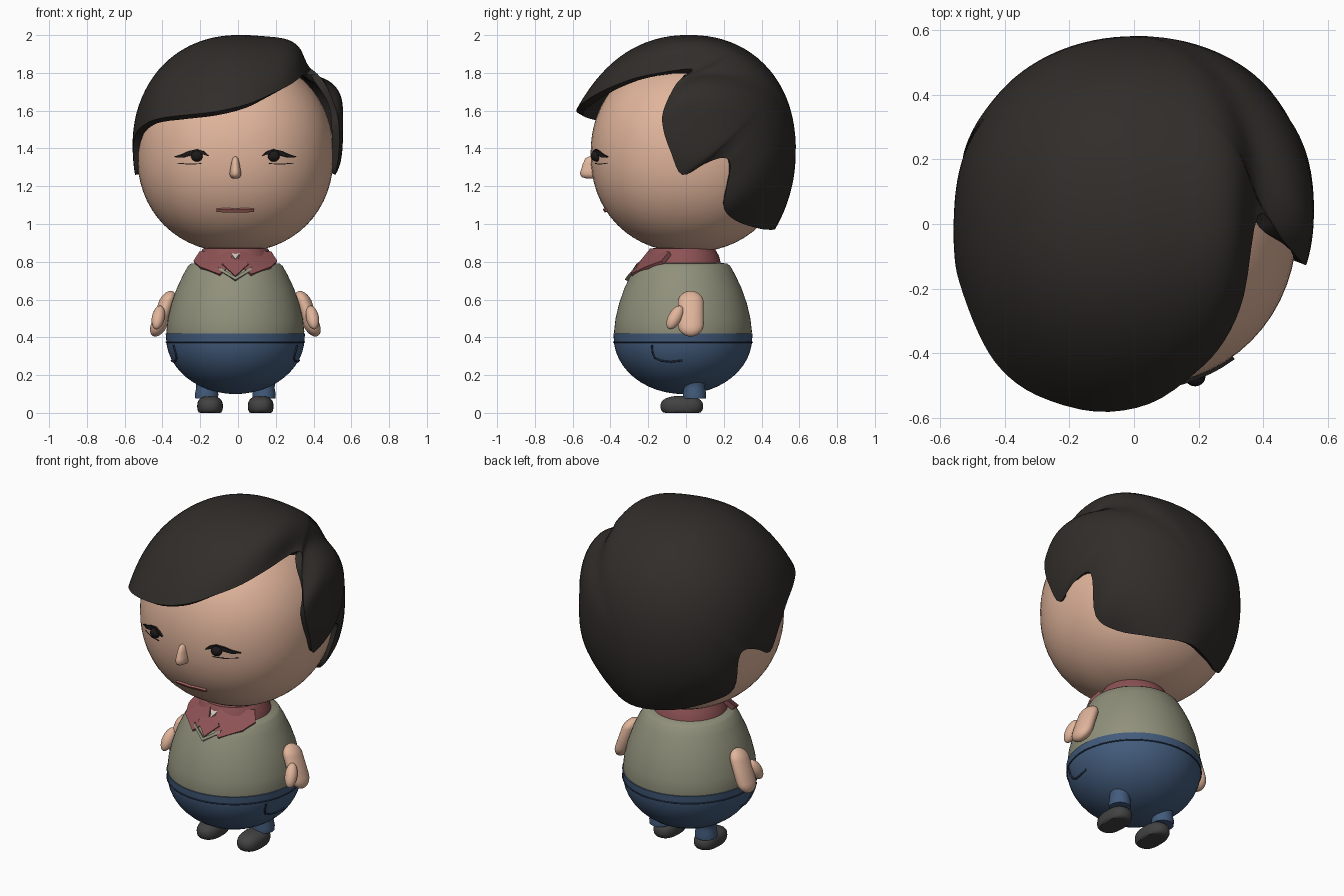
import bpy, bmesh, math
from mathutils import Vector

if "Cube" in bpy.data.objects:
    bpy.data.objects.remove(bpy.data.objects["Cube"])

CX = -0.014                      # body axis
HEAD_C, HEAD_R, P = Vector((CX, 0.015, 1.37)), 0.52, 2.15

def material(name, rgb):
    m = bpy.data.materials.new(name)
    m.diffuse_color = (*rgb, 1)
    m.use_nodes = True
    m.node_tree.nodes["Principled BSDF"].inputs["Base Color"].default_value = m.diffuse_color
    return m

SKIN = material("skin", (0.75, 0.46, 0.33))
HAIR = material("dark_hair", (0.03, 0.026, 0.023))
BLACK = material("eye_black", (0.012, 0.01, 0.01))
KNIT = material("knit", (0.28, 0.28, 0.2))
DENIM = material("denim", (0.055, 0.105, 0.2))
SEAM = material("seam", (0.02, 0.035, 0.07))
RED = material("collar_red", (0.27, 0.085, 0.09))
LIP = material("lip", (0.4, 0.14, 0.12))
SHOE = material("shoe", (0.055, 0.055, 0.055))
WHITE = material("undershirt", (0.6, 0.57, 0.5))

def make(name, verts, faces, mat, thick=0, angle=40, offset=-1):
    me = bpy.data.meshes.new(name)
    me.from_pydata([tuple(v) for v in verts], [], faces)
    bm = bmesh.new()
    bm.from_mesh(me)
    bmesh.ops.recalc_face_normals(bm, faces=bm.faces)
    # keep surfaces pointing away from the model's middle
    mid = Vector((CX, 0.01, sum(v.co.z for v in bm.verts) / len(bm.verts)))
    if thick and sum(f.normal.dot(f.calc_center_median() - mid) for f in bm.faces) < 0:
        bmesh.ops.reverse_faces(bm, faces=bm.faces)
    bm.to_mesh(me)
    bm.free()
    me.materials.append(mat)
    ob = bpy.data.objects.new(name, me)
    bpy.context.collection.objects.link(ob)
    bpy.ops.object.select_all(action='DESELECT')
    ob.select_set(True)
    bpy.context.view_layer.objects.active = ob
    if thick:
        s = ob.modifiers.new("thickness", 'SOLIDIFY')
        s.thickness, s.offset = thick, offset
        bpy.ops.object.modifier_apply(modifier=s.name)
    bpy.ops.object.shade_smooth_by_angle(angle=math.radians(angle))
    return ob

def lathe(name, prof, mat, c=(CX, -0.016, 0), sx=1, sy=1, n=48, lean=0, angle=40):
    """Spin (radius, z) points; lean shifts x with height."""
    verts = [(c[0] + r * sx * math.cos(2 * math.pi * i / n) + lean * z,
              c[1] + r * sy * math.sin(2 * math.pi * i / n), c[2] + z)
             for r, z in prof for i in range(n)]
    faces = [(k * n + i, k * n + (i + 1) % n, (k + 1) * n + (i + 1) % n, (k + 1) * n + i)
             for k in range(len(prof) - 1) for i in range(n)]
    faces += [tuple(range(n)), tuple(range((len(prof) - 1) * n, len(prof) * n))]
    return make(name, verts, faces, mat, angle=angle)

def blob(name, c, r, mat, p=2.0, n=32, floor=-9):
    """Rounded super-ellipsoid, optionally flattened at a floor height."""
    bm = bmesh.new()
    bmesh.ops.create_uvsphere(bm, u_segments=n, v_segments=n // 2, radius=1)
    for v in bm.verts:
        d = v.co / sum(abs(a) ** p for a in v.co) ** (1 / p)
        v.co = [c[i] + r[i] * d[i] for i in range(3)]
        v.co.z = max(v.co.z, floor)
    bm.verts.index_update()
    verts = [v.co.copy() for v in bm.verts]
    faces = [[v.index for v in f.verts] for f in bm.faces]
    bm.free()
    return make(name, verts, faces, mat, angle=50)

def tube(name, pts, rad, mat, closed=False):
    cu = bpy.data.curves.new(name, 'CURVE')
    cu.dimensions, cu.bevel_depth, cu.bevel_resolution = '3D', rad, 2
    sp = cu.splines.new('POLY')
    sp.points.add(len(pts) - 1)
    for q, co in zip(sp.points, pts):
        q.co = (*co, 1)
    sp.use_cyclic_u = closed
    cu.materials.append(mat)
    bpy.context.collection.objects.link(bpy.data.objects.new(name, cu))

def on_face(x, z, out=0.006):
    k = 1 - abs(x / HEAD_R) ** P - abs((z - HEAD_C.z) / HEAD_R) ** P
    return (CX + x, HEAD_C.y - HEAD_R * max(k, 0) ** (1 / P) - out, z)

def face_strip(name, rows, mat, thick=0.012, out=0.006):
    """Strip on the face from (x, low z, high z) rows."""
    verts = [on_face(x, z, out) for x, lo, hi in rows for z in (lo, hi)]
    faces = [(2 * i, 2 * i + 2, 2 * i + 3, 2 * i + 1) for i in range(len(rows) - 1)]
    make(name, verts, faces, mat, thick)

# Head, nose and mouth
blob("head", HEAD_C, (HEAD_R,) * 3, SKIN, P, 64)
lathe("nose", [(0.003, 1.358), (0.015, 1.348), (0.022, 1.32), (0.028, 1.285), (0.031, 1.265),
               (0.025, 1.248), (0.012, 1.241), (0.002, 1.24)], SKIN, (CX, -0.505, 0), sy=1.85, n=24, angle=70)
face_strip("mouth", [(x / 100, 1.062 + 0.003 * (abs(x) > 8), 1.078 - 0.003 * (abs(x) > 8 or x == 0))
                     for x in (-10, -7, -3, 0, 3, 7, 10)], LIP, 0.025, 0.012)

# Eyes
lid = [(.145, 1.36, 1.363), (.17, 1.368, 1.385), (.205, 1.372, 1.396), (.25, 1.36, 1.386),
       (.285, 1.351, 1.37), (.325, 1.354, 1.357)]
bag = [(.18, 1.318, 1.322), (.24, 1.314, 1.319), (.31, 1.32, 1.324)]
for s, side in ((-1, "left"), (1, "right")):
    blob(side + "_eye", (CX + s * 0.203, -0.472, 1.36), (0.032, 0.03, 0.03), BLACK, n=20)
    face_strip(side + "_eyelid", [(s * x, a, b) for x, a, b in lid], BLACK, 0.02, 0.012)
    face_strip(side + "_eye_crease", [(s * x, a, b) for x, a, b in bag], BLACK, 0.008, 0.003)

# Hair: shell swept from a pole at the back of the crown to this hairline
hairline = [Vector(v) for v in (
    (-.3, -.53, 1.575), (-.12, -.58, 1.595), (.05, -.555, 1.635), (.19, -.46, 1.695),
    (.28, -.36, 1.74), (.34, -.22, 1.785), (.385, .03, 1.82), (.46, -.05, 1.745),
    (.52, -.12, 1.6), (.535, -.12, 1.5), (.535, -.08, 1.38), (.515, -.02, 1.26),
    (.52, .1, 1.32), (.51, .2, 1.35), (.495, .235, 1.3), (.44, .2, 1.1),
    (.34, .26, 1.02), (.2, .39, .975), (0, .47, .97), (-.2, .39, .975),
    (-.36, .26, 1.02), (-.46, .2, 1.1), (-.515, .235, 1.3), (-.53, .2, 1.35),
    (-.545, .1, 1.32), (-.545, -.02, 1.26), (-.555, -.09, 1.38), (-.54, -.18, 1.48),
    (-.48, -.34, 1.535), (-.41, -.45, 1.56))]
HC, HR = Vector((0.008, 0.02, 1.40)), (0.562, 0.56, 0.6)

def bump(a, w):
    return math.exp(-(a / w) ** 2)

def hair_radius(d):
    r = sum(abs(d[i] / HR[i]) ** P for i in range(3)) ** (-1 / P)
    e = math.atan2(d.z, d.x)      # parting groove between two swells
    return r + bump(d.y, 0.55) * (0.03 * bump(e - .5, .2) - .045 * bump(e - .84, .13) + .03 * bump(e - 1.1, .2))

edge, n = [], len(hairline)
for i in range(n):
    a, b, c, d = (hairline[(i + k) % n] - HC for k in (-1, 0, 1, 2))
    for t in (0, .25, .5, .75):
        edge.append(0.5 * (2 * b + (c - a) * t + (2 * a - 5 * b + 4 * c - d) * t * t + (3 * b - a - 3 * c + d) * t ** 3))
pole, rings, m = Vector((0, 0.75, 0.66)).normalized(), 30, len(edge)
verts = [HC + pole * hair_radius(pole)]
for k in range(1, rings + 1):
    t = k / rings
    for q in edge:
        d = pole.slerp(q.normalized(), t)
        r = hair_radius(d)
        verts.append(HC + d * (r + (q.length - hair_radius(q.normalized())) * t ** 5))
faces = [(0, 1 + i, 1 + (i + 1) % m) for i in range(m)]
faces += [(1 + k * m + i, 1 + (k + 1) * m + i, 1 + (k + 1) * m + (i + 1) % m, 1 + k * m + (i + 1) % m)
          for k in range(rings - 1) for i in range(m)]
make("hair", verts, faces, HAIR, 0.04, 45)

# Sweater and trousers
lathe("sweater", [(.36, .40), (.365, .43), (.357, .5), (.338, .58), (.31, .66), (.277, .73),
                  (.25, .778), (.235, .79), (.15, .80)], KNIT, n=64)
lathe("trousers", [(.02, .10)] + [(.367 * math.sin(a * math.pi / 24), .40 - .3 * math.cos(a * math.pi / 24))
                                  for a in range(1, 13)] + [(.369, .42), (.355, .421)], DENIM, n=64)
tube("waist_seam", [(CX + .366 * math.cos(a * math.pi / 32), -.016 + .366 * math.sin(a * math.pi / 32), .375)
                    for a in range(64)], 0.004, SEAM, True)

# Collar band, shirt front and flaps
lathe("collar_band", [(.19, .775), (.205, .79), (.195, .83), (.172, .87), (.15, .872)], RED, (CX, -.02, 0))
make("shirt_front", [(CX - .07, -.262, .79), (CX, -.305, .725), (CX + .07, -.262, .79), (CX, -.18, .85)],
     [(0, 1, 2, 3)], RED, 0.03)
make("undershirt", [(CX - .035, -.19, .86), (CX, -.235, .815), (CX + .035, -.19, .86)], [(0, 1, 2)], WHITE, 0.02)
make("sweater_v_edge", [(CX - .09, -.268, .775), (CX, -.314, .722), (CX + .09, -.268, .775),
                        (CX + .085, -.278, .755), (CX, -.324, .705), (CX - .085, -.278, .755)],
     [(0, 1, 4, 5), (1, 2, 3, 4)], KNIT, 0.02)
for s, side in ((-1, "left"), (1, "right")):
    flap = [(.03, -.2, .858), (.19, -.09, .855), (.222, -.13, .805), (.19, -.21, .775), (.085, -.295, .735), (.008, -.25, .795)]
    make(side + "_collar_flap", [(CX + s * x, y, z) for x, y, z in flap],
         [(0, 1, 2, 3), (0, 3, 4, 5)], RED, 0.025, 25)

    # Arm, thumb
    cap = [(.066 * math.cos(a * math.pi / 12), (.055 if a > 0 else -.055) + .066 * math.sin(a * math.pi / 12))
           for a in (-5.8, -5, -4, -3, -2, -1, 0, 1, 2, 3, 4, 5, 5.8)]
    lathe(side + "_arm", cap, SKIN, (CX + s * .383, .025, .525), .68, 1.05, 32, -.34 * s, angle=60)
    thumb = blob(side + "_thumb", (0, 0, 0), (.034, .036, .07), SKIN, n=24)
    thumb.location = (CX + s * .408, -.058, .505)
    thumb.rotation_euler = (-.5, -.2 * s, 0)

    # Leg, cuff, shoe
    lathe(side + "_leg", [(.06, .075), (.062, .10), (.056, .13), (.058, .16), (.08, .2)], DENIM,
          (CX + s * .152, .045, 0), n=32)
    blob(side + "_shoe", (CX + s * .134, -.022, .035), (.068, .113, .055), SHOE, 2.5, 32, 0)

    # Pocket stitching on the hip
    path = []
    for y, z in ((-.18, .36), (-.178, .32), (-.165, .29), (-.13, .275), (-.08, .27), (-.02, .277)):
        r = .37 * math.sqrt(max(0, 1 - ((z - .40) / .3) ** 2))
        path.append((CX + s * math.sqrt(r * r - (y + .016) ** 2), y, z))
    tube(side + "_pocket_seam", path, 0.005, SEAM)
